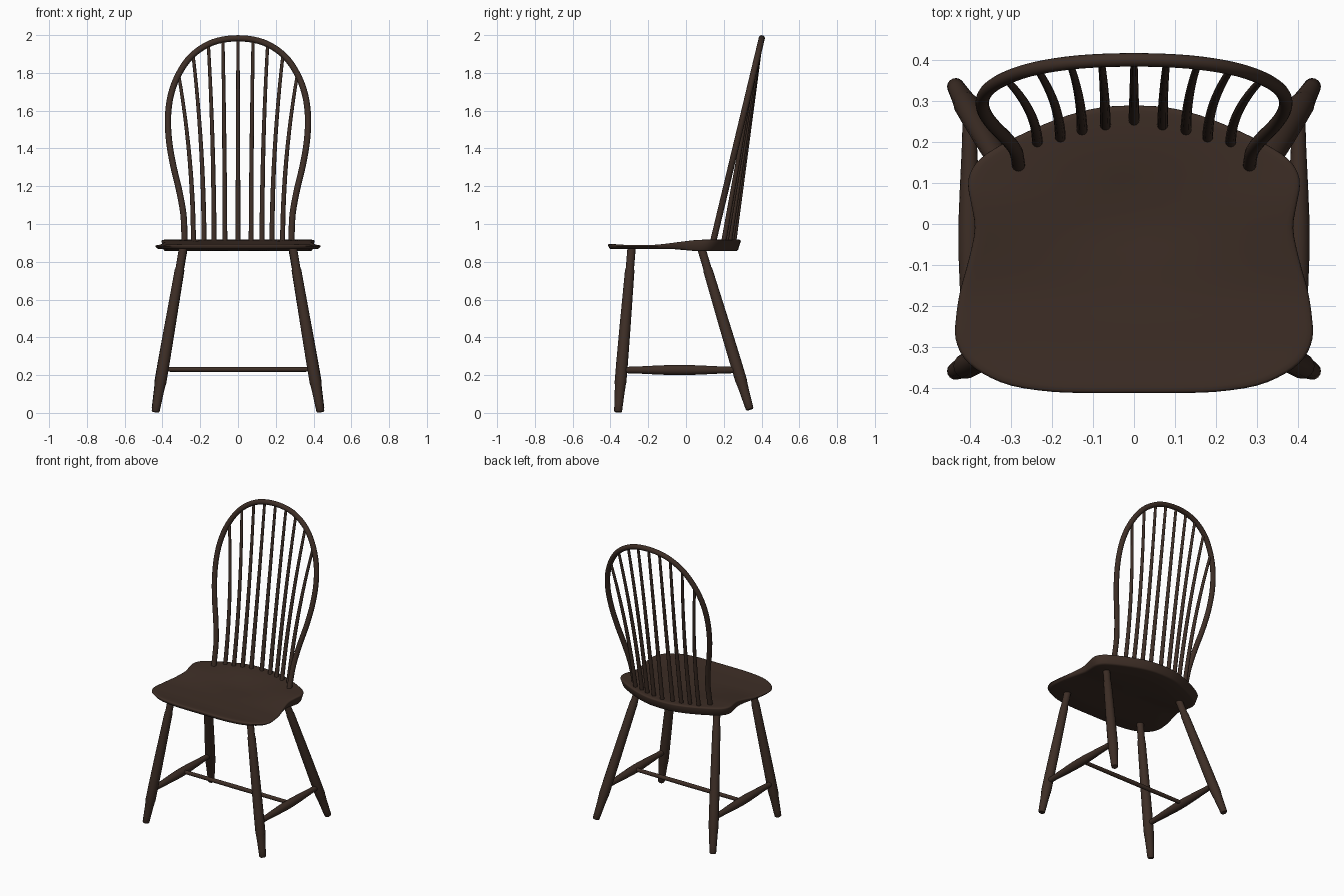
import bpy, bmesh, math
from mathutils import Vector

if "Cube" in bpy.data.objects:
    bpy.data.objects.remove(bpy.data.objects["Cube"])

wood = bpy.data.materials.new("dark_wood")
wood.diffuse_color = (0.047, 0.027, 0.019, 1)
wood.use_nodes = True
wood.node_tree.nodes["Principled BSDF"].inputs["Base Color"].default_value = wood.diffuse_color


def finish(bm, name, angle=40):
    bmesh.ops.recalc_face_normals(bm, faces=bm.faces)
    me = bpy.data.meshes.new(name)
    bm.to_mesh(me)
    bm.free()
    ob = bpy.data.objects.new(name, me)
    bpy.context.collection.objects.link(ob)
    me.materials.append(wood)
    bpy.ops.object.select_all(action='DESELECT')
    ob.select_set(True)
    bpy.context.view_layer.objects.active = ob
    bpy.ops.object.shade_smooth_by_angle(angle=math.radians(angle))
    return ob


def skin(bm, rings):
    for a, b in zip(rings, rings[1:]):
        n = len(a)
        for i in range(n):
            bm.faces.new((a[i], a[(i + 1) % n], b[(i + 1) % n], b[i]))


def spline(pts, steps):
    """Smooth curve through the points."""
    p = [Vector(q) for q in pts]
    p = [2 * p[0] - p[1]] + p + [2 * p[-1] - p[-2]]
    out = []
    for a, b, c, d in zip(p, p[1:], p[2:], p[3:]):
        for k in range(steps):
            t = k / steps
            out.append(0.5 * (2 * b + (c - a) * t + (2 * a - 5 * b + 4 * c - d) * t * t
                              + (3 * b - a - 3 * c + d) * t ** 3))
    return out + [p[-2]]


def tube(name, path, radii, sides=16):
    """Round rod along a path with a radius at each point."""
    bm = bmesh.new()
    rings = []
    for i, p in enumerate(path):
        d = (path[min(i + 1, len(path) - 1)] - path[max(i - 1, 0)]).normalized()
        ref = Vector((0, 1, 0)) if abs(d.y) < 0.8 else Vector((0, 0, 1))
        u = d.cross(ref).normalized()
        v = d.cross(u)
        rings.append([bm.verts.new(p + radii[i] * (math.cos(a) * u + math.sin(a) * v))
                      for a in (2 * math.pi * k / sides for k in range(sides))])
    skin(bm, rings)
    bm.faces.new(rings[0])
    bm.faces.new(rings[-1])
    return finish(bm, name)


def turned(name, a, b, profile):
    """Straight turned part: profile holds (fraction of length, radius)."""
    a, b = Vector(a), Vector(b)
    return tube(name, [a.lerp(b, t) for t, r in profile], [r for t, r in profile])


def smooth(a, b, x):
    t = max(0, min(1, (x - a) / (b - a)))
    return t * t * (3 - 2 * t)


# Seat: saddle shape from concentric rings of one outline
half = [(0, -0.413), (0.1, -0.413), (0.2, -0.41), (0.3, -0.395), (0.37, -0.365), (0.415, -0.328),
        (0.436, -0.28), (0.435, -0.23), (0.425, -0.165), (0.402, -0.08), (0.389, -0.01),
        (0.398, 0.05), (0.405, 0.09), (0.4, 0.125), (0.375, 0.16), (0.32, 0.196),
        (0.24, 0.235), (0.16, 0.266), (0.08, 0.285), (0, 0.29)]
right = spline(half, 3)
outline = right + [Vector((-p.x, p.y)) for p in right[-2:0:-1]]
CY = -0.06


def top_z(x, y):
    rim = 0.889 + 0.029 * smooth(-0.2, 0.09, y) + 0.006 * smooth(-0.3, -0.42, y)
    dish = 0.022 * math.exp(-(x / 0.24) ** 2 - ((y - 0.03) / 0.13) ** 2)
    return rim - dish


def bottom_z(x, y):
    return 0.867 - 0.011 * smooth(-0.08, 0.08, y)


bm = bmesh.new()
rings = []
layers = [(s / 12, 0, 1) for s in range(1, 12)]
layers += [(0.96, 0, 1), (0.985, 0.001, 1), (0.997, 0.004, 1), (1.0, 0.009, 1),
           (0.985, 0.008, 0), (0.975, 0.003, 0), (0.955, 0, 0), (0.6, 0, 0), (0.3, 0, 0)]
for s, drop, is_top in layers:
    ring = []
    for p in outline:
        under = 0 if is_top else 0.025 * smooth(0.0, 0.2, p.y)
        x, y = p.x * (s - under), CY + (p.y - CY) * (s - under)
        z = top_z(x, y) - drop if is_top else bottom_z(x, y) + drop
        ring.append(bm.verts.new((x, y, z)))
    rings.append(ring)
skin(bm, rings)
for ring, f in ((rings[0], top_z), (rings[-1], bottom_z)):
    c = bm.verts.new((0, CY, f(0, CY)))
    for i in range(len(ring)):
        bm.faces.new((ring[i], ring[(i + 1) % len(ring)], c))
finish(bm, "seat", 50)


# Bow: hoop lying in a leaning plane
def lean_y(z):
    return 0.147 + (z - 0.92) * 0.239


bow = [(0.282, 0.885), (0.284, 0.96), (0.29, 1.06), (0.312, 1.18), (0.345, 1.32), (0.366, 1.45),
       (0.37, 1.58), (0.351, 1.70), (0.305, 1.81), (0.235, 1.9), (0.13, 1.963), (0, 1.983)]
bow = [(x, lean_y(z), z) for x, z in bow]
bow += [(-x, y, z) for x, y, z in bow[-2::-1]]
path = spline(bow, 5)
tube("back_bow", path, [0.0165] * len(path))

# Back spindles, flaring outward toward the bow
spindles = [(0, 0.25, 0, 1.98), (0.07, 0.238, 0.08, 1.975), (0.127, 0.226, 0.157, 1.95),
            (0.18, 0.208, 0.238, 1.896), (0.236, 0.196, 0.315, 1.795)]
for i, (x0, y0, x1, z1) in enumerate(spindles):
    for side in ((1,) if x0 == 0 else (1, -1)):
        pts, rad = [], []
        for k in range(13):
            t = k / 12
            pts.append(Vector((side * (x0 + (x1 - x0) * t * t),
                               y0 + (lean_y(z1) - y0) * t, 0.885 + (z1 - 0.885) * t)))
            rad.append(0.0135 - 0.005 * t)
        tube(f"back_spindle_{i}_{'right' if side > 0 else 'left'}", pts, rad, 12)

# Legs and side stretchers
leg = [(0, 0.017), (0.006, 0.021), (0.05, 0.023), (0.12, 0.026), (0.165, 0.029), (0.18, 0.031),
       (0.3, 0.031), (0.5, 0.0295), (0.7, 0.027), (0.86, 0.025), (0.875, 0.022), (1, 0.022)]
rail = [(0, 0.016), (0.15, 0.019), (0.3, 0.0235), (0.42, 0.0265), (0.5, 0.027),
        (0.58, 0.0265), (0.7, 0.0235), (0.85, 0.019), (1, 0.016)]
for side, word in ((1, "right"), (-1, "left")):
    turned(f"front_leg_{word}", (side * 0.437, -0.36, 0.004), (side * 0.29, -0.288, 0.875), leg)
    turned(f"back_leg_{word}", (side * 0.437, 0.338, 0.018), (side * 0.288, 0.08, 0.875), leg)
    turned(f"side_stretcher_{word}", (side * 0.402, -0.342, 0.227),
           (side * 0.402, 0.274, 0.227), rail)

# Cross stretcher
turned("cross_stretcher", (-0.4, -0.02, 0.23), (0.4, -0.02, 0.23),
       [(0, 0.012), (0.5, 0.014), (1, 0.012)])
